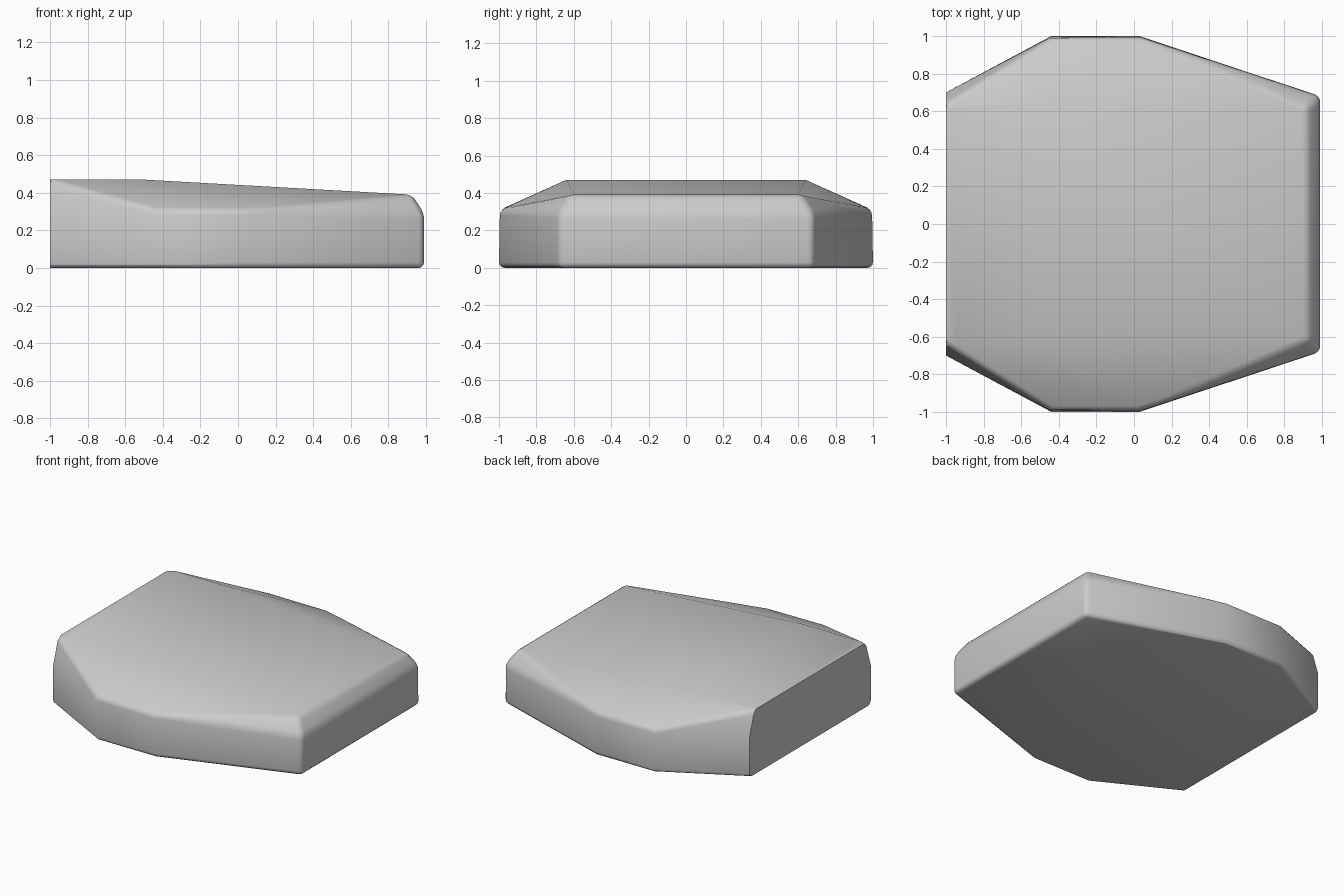
import bpy, bmesh, math

cube = bpy.data.objects.get("Cube")
if cube:
    bpy.data.objects.remove(cube)

# Material
grey = bpy.data.materials.new("plain_grey")
grey.use_nodes = True
grey.diffuse_color = (0.6, 0.6, 0.6, 1)
grey.node_tree.nodes["Principled BSDF"].inputs["Base Color"].default_value = (0.6, 0.6, 0.6, 1)

# Half of the faceted slab: base outline, shoulder line, top panel
corners = [
    (-1, 0.70, 0), (-0.44, 1, 0), (0.03, 1, 0), (0.99, 0.68, 0),
    (-1, 0.70, 0.28), (-0.44, 0.995, 0.31), (0.03, 0.995, 0.31), (0.99, 0.68, 0.29),
    (-1, 0.64, 0.47), (-0.50, 0.64, 0.47), (0.925, 0.62, 0.39),
]

bm = bmesh.new()
for x, y, z in corners:
    for side in (-1, 1):
        bm.verts.new((x, side * y, z))
bmesh.ops.convex_hull(bm, input=bm.verts[:])
bmesh.ops.dissolve_limit(bm, angle_limit=math.radians(2), verts=bm.verts[:], edges=bm.edges[:])
bmesh.ops.recalc_face_normals(bm, faces=bm.faces[:])


# Round the strong edges, but leave the flat cut end sharp
def is_rounded(edge):
    on_cut = all(v.co.x < -0.99 for v in edge.verts)
    return not on_cut and edge.calc_face_angle(0) > math.radians(28)


bmesh.ops.bevel(bm, geom=[e for e in bm.edges if is_rounded(e)], offset=0.03,
                offset_type='OFFSET', segments=3, profile=0.5,
                affect='EDGES', clamp_overlap=True)
bmesh.ops.recalc_face_normals(bm, faces=bm.faces[:])

mesh = bpy.data.meshes.new("faceted_slab")
bm.to_mesh(mesh)
bm.free()
mesh.materials.append(grey)
slab = bpy.data.objects.new("faceted_slab", mesh)
bpy.context.collection.objects.link(slab)
bpy.context.view_layer.objects.active = slab
slab.select_set(True)
bpy.ops.object.shade_smooth_by_angle(angle=math.radians(30))
